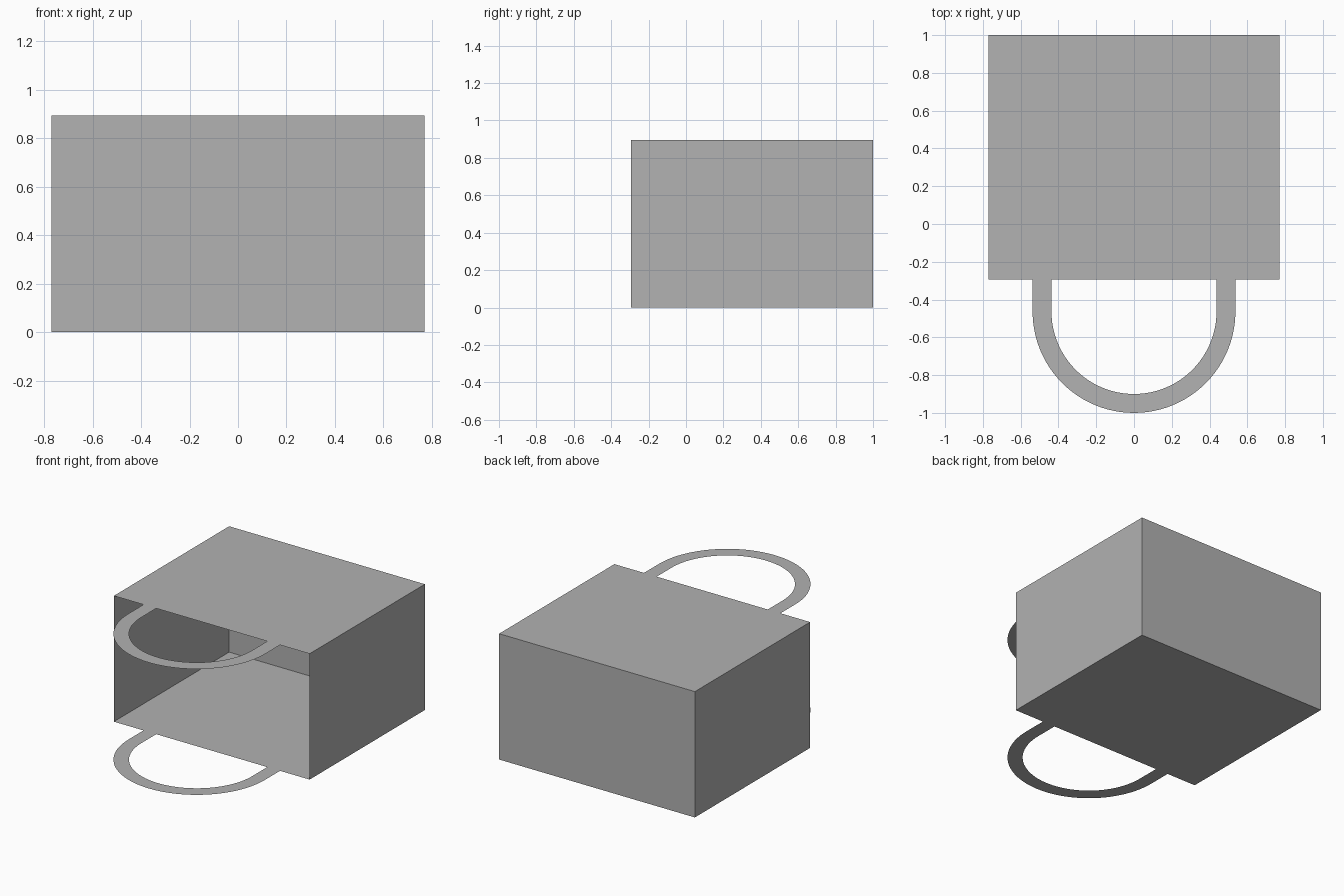
import bpy
import bmesh
import math

HALF_W, FRONT, BACK, HEIGHT = 0.77, -0.295, 1.0, 0.895
R_OUT, R_IN = 0.537, 0.437
ARC_Y = R_OUT - 1.0
ARC_STEPS = 48

cube = bpy.data.objects.get("Cube")
if cube:
    bpy.data.objects.remove(cube)

grey = bpy.data.materials.new("plain grey")
grey.use_nodes = True
colour = (0.445, 0.445, 0.445, 1)
grey.diffuse_color = colour
grey.node_tree.nodes["Principled BSDF"].inputs["Base Color"].default_value = colour


def add_object(name, bm):
    mesh = bpy.data.meshes.new(name)
    bm.to_mesh(mesh)
    bm.free()
    mesh.materials.append(grey)
    obj = bpy.data.objects.new(name, mesh)
    bpy.context.collection.objects.link(obj)
    return obj


# Thin sheet box, open at the front
bm = bmesh.new()
bmesh.ops.create_cube(bm, size=1)
for v in bm.verts:
    v.co.x *= 2 * HALF_W
    v.co.y = BACK if v.co.y > 0 else FRONT
    v.co.z = HEIGHT if v.co.z > 0 else 0
bm.normal_update()
opening = [f for f in bm.faces if f.normal.y < -0.5]
bmesh.ops.delete(bm, geom=opening, context='FACES_ONLY')
add_object("open_box", bm)


def handle_outline(radius):
    """Straight leg, half circle, straight leg."""
    arc = [(-radius * math.cos(math.pi * i / ARC_STEPS),
            ARC_Y - radius * math.sin(math.pi * i / ARC_STEPS))
           for i in range(ARC_STEPS + 1)]
    return [(-radius, FRONT)] + arc + [(radius, FRONT)]


# Flat loop handles, level with the top and bottom sheets
def add_handle(name, z, face_up):
    bm = bmesh.new()
    outer, inner = ([bm.verts.new((x, y, z)) for x, y in handle_outline(r)]
                    for r in (R_OUT, R_IN))
    for i in range(len(outer) - 1):
        quad = [outer[i], outer[i + 1], inner[i + 1], inner[i]]
        bm.faces.new(quad if face_up else quad[::-1])
    add_object(name, bm)


add_handle("top_handle", HEIGHT, True)
add_handle("bottom_handle", 0, False)
